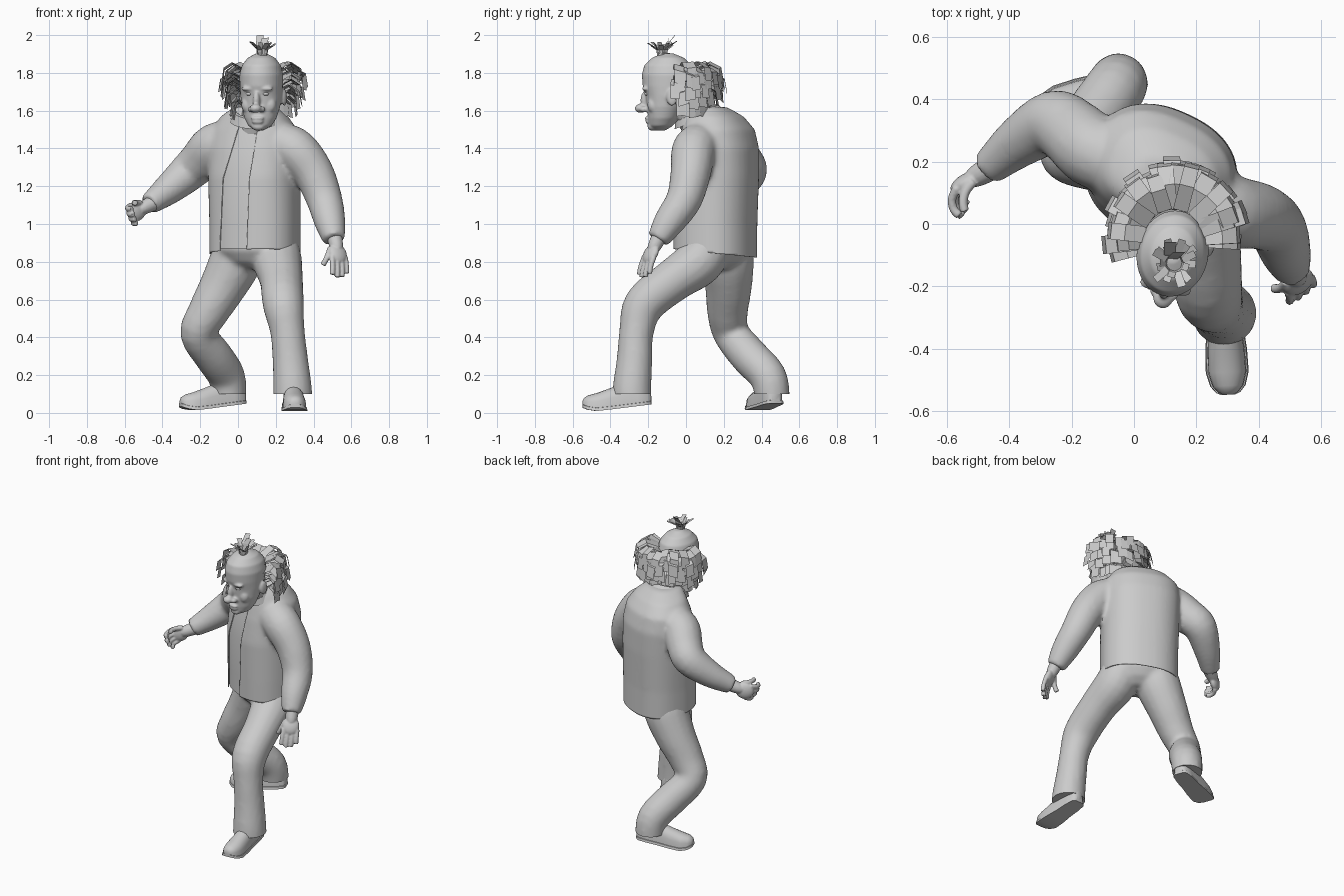
import bpy, bmesh, math, random
from mathutils import Vector, Matrix

if "Cube" in bpy.data.objects:
    bpy.data.objects.remove(bpy.data.objects["Cube"])
random.seed(4)

grey = bpy.data.materials.new("plain grey")
grey.use_nodes = True
grey.diffuse_color = (0.6, 0.6, 0.6, 1)
grey.node_tree.nodes["Principled BSDF"].inputs["Base Color"].default_value = (0.6, 0.6, 0.6, 1)


# ---------- helpers ----------
def make(name, bm, smooth=True, normals=True):
    if normals:
        bmesh.ops.recalc_face_normals(bm, faces=bm.faces)
    me = bpy.data.meshes.new(name)
    bm.to_mesh(me)
    bm.free()
    me.materials.append(grey)
    ob = bpy.data.objects.new(name, me)
    bpy.context.collection.objects.link(ob)
    me.polygons.foreach_set("use_smooth", [smooth] * len(me.polygons))
    return ob


def fuse(name, bm, voxel, rounds):
    """Blend overlapping volumes into one smooth skin."""
    ob = make(name, bm)
    rm = ob.modifiers.new("blend", 'REMESH')
    rm.mode, rm.voxel_size, rm.use_smooth_shade = 'VOXEL', voxel, True
    sm = ob.modifiers.new("soften", 'SMOOTH')
    sm.factor, sm.iterations = 0.5, rounds
    dg = bpy.context.evaluated_depsgraph_get()
    me = bpy.data.meshes.new_from_object(ob.evaluated_get(dg))
    ob.modifiers.clear()
    ob.data = me
    me.name = name
    if not me.materials:
        me.materials.append(grey)
    return ob


def sharp_smooth(ob, angle=40):
    bpy.ops.object.select_all(action='DESELECT')
    bpy.context.view_layer.objects.active = ob
    ob.select_set(True)
    bpy.ops.object.shade_smooth_by_angle(angle=math.radians(angle))


def loft(bm, rings, cap=True):
    rows = [[bm.verts.new(p) for p in ring] for ring in rings]
    n = len(rows[0])
    for a, b in zip(rows, rows[1:]):
        for i in range(n):
            bm.faces.new((a[i], a[(i + 1) % n], b[(i + 1) % n], b[i]))
    if cap:
        bm.faces.new(rows[0])
        bm.faces.new(rows[-1])


def oval(c, a, b, yaw=0.0, power=1.0, n=40):
    rot = Matrix.Rotation(yaw, 3, 'Z')
    box = lambda v: math.copysign(abs(v) ** power, v)
    return [Vector(c) + rot @ Vector((a * box(math.cos(t)), b * box(math.sin(t)), 0))
            for t in (math.tau * i / n for i in range(n))]


def tube(bm, pts, n=16, sub=4):
    """Round limb through (x, y, z, radius) points."""
    p = [Vector(q) for q in pts]
    p = [2 * p[0] - p[1]] + p + [2 * p[-1] - p[-2]]
    path = []
    for i in range(1, len(p) - 2):
        a, b, c, d = p[i - 1:i + 3]
        for t in (k / sub for k in range(sub)):
            path.append(0.5 * (2 * b + (c - a) * t + (2 * a - 5 * b + 4 * c - d) * t * t
                               + (3 * b - a - 3 * c + d) * t ** 3))
    path.append(p[-2])
    side, rings = Vector((1, 0.3, 0.1)), []
    for i, q in enumerate(path):
        tan = (path[min(i + 1, len(path) - 1)] - path[max(i - 1, 0)]).to_3d().normalized()
        side = (side - tan * side.dot(tan)).normalized()
        up = tan.cross(side)
        rings.append([q.to_3d() + q.w * (side * math.cos(t) + up * math.sin(t))
                      for t in (math.tau * k / n for k in range(n))])
    loft(bm, rings)


def ball(bm, c, s, m=Matrix()):
    bmesh.ops.create_uvsphere(bm, u_segments=20, v_segments=12, radius=1,
                              matrix=m @ Matrix.Translation(c) @ Matrix.Diagonal((*s, 1)))


def slice_mesh(bm, co, no, drop=False):
    bmesh.ops.bisect_plane(bm, geom=bm.verts[:] + bm.edges[:] + bm.faces[:],
                           plane_co=co, plane_no=no, clear_inner=drop)


# ---------- jacket with sleeves ----------
TWIST = math.radians(-25)
torso = [(0.09, 0.155, 0.76, 0.24, 0.208), (0.09, 0.155, 1.0, 0.24, 0.208),
         (0.087, 0.16, 1.25, 0.243, 0.212), (0.087, 0.17, 1.4, 0.242, 0.2),
         (0.087, 0.17, 1.5, 0.23, 0.175), (0.087, 0.15, 1.57, 0.18, 0.14),
         (0.09, 0.11, 1.62, 0.11, 0.1)]
bm = bmesh.new()
loft(bm, [oval((x, y, z), a, b, TWIST, 0.85) for x, y, z, a, b in torso])
tube(bm, [(0.22, 0.08, 1.43, 0.115), (0.31, 0.04, 1.385, 0.118), (0.4, 0.025, 1.27, 0.108),
          (0.457, -0.01, 1.13, 0.096), (0.487, -0.09, 1.01, 0.083), (0.508, -0.15, 0.915, 0.06)])
tube(bm, [(-0.04, 0.2, 1.44, 0.115), (-0.13, 0.235, 1.41, 0.12), (-0.2, 0.295, 1.335, 0.112),
          (-0.262, 0.325, 1.275, 0.104), (-0.37, 0.262, 1.182, 0.083), (-0.47, 0.178, 1.105, 0.058)])
jacket = fuse("jacket", bm, 0.014, 7)

# hem and front opening, which bends outward at the chest
bm = bmesh.new()
bm.from_mesh(jacket.data)
slice_mesh(bm, (0.09, 0.155, 0.845), (0, 0.1, 1), True)
CHEST = 1.24
bands = [(1.6, CHEST, ((0.03, -0.08), (0.12, 0.06))),
         (CHEST, 0.8, ((-0.08, -0.1), (0.06, 0.043)))]
slice_mesh(bm, (0, 0, CHEST), (0, 0, 1))
for top, low, sides in bands:
    for xt, xl in sides:
        slice_mesh(bm, (xl, 0, low), (top - low, 0, xl - xt))


def in_opening(c):
    for top, low, sides in bands:
        if low < c.z < top:
            k = (c.z - low) / (top - low)
            left, right = (xl + (xt - xl) * k for xt, xl in sides)
            return left < c.x < right and c.y < 0.1


bmesh.ops.delete(bm, geom=[f for f in bm.faces if in_opening(f.calc_center_median())], context='FACES')
bm.to_mesh(jacket.data)
bm.free()
cloth = jacket.modifiers.new("cloth", 'SOLIDIFY')
cloth.thickness, cloth.offset = 0.005, -1
sharp_smooth(jacket, 50)

# shirt under the jacket
bm = bmesh.new()
loft(bm, [oval((x, y, max(z, 0.87)), a * 0.96, b * 0.96, TWIST, 0.85) for x, y, z, a, b in torso[:-1]])
sharp_smooth(make("shirt", bm))

# collar
bm = bmesh.new()
rings = []
for y, z, r in ((0.075, 1.55, 0.135), (0.055, 1.595, 0.112), (0.06, 1.6, 0.1), (0.07, 1.56, 0.1)):
    ring = oval((0.09, y, z), r, r, TWIST)
    for v in ring:
        v.z += 0.35 * (v.y - y)
    rings.append(ring)
loft(bm, rings, False)
sharp_smooth(make("collar", bm), 50)

# ---------- trousers ----------
bm = bmesh.new()
loft(bm, [oval((0.09, 0.155, z), a, a * 0.78, TWIST) for z, a in
          ((0.98, 0.21), (0.86, 0.22), (0.8, 0.17), (0.76, 0.1))])
tube(bm, [(0.2, 0.13, 0.9, 0.12), (0.21, 0.07, 0.8, 0.13), (0.23, -0.07, 0.7, 0.115),
          (0.24, -0.22, 0.575, 0.11), (0.262, -0.262, 0.43, 0.092), (0.277, -0.273, 0.28, 0.095),
          (0.288, -0.285, 0.14, 0.103), (0.29, -0.287, 0.06, 0.106)])
tube(bm, [(0.01, 0.21, 0.9, 0.13), (-0.01, 0.22, 0.81, 0.14), (-0.08, 0.225, 0.67, 0.125),
          (-0.16, 0.22, 0.53, 0.108), (-0.21, 0.24, 0.42, 0.097), (-0.13, 0.335, 0.3, 0.102),
          (-0.06, 0.435, 0.19, 0.099), (-0.048, 0.46, 0.06, 0.092)])
trousers = fuse("trousers", bm, 0.014, 7)
bm = bmesh.new()
bm.from_mesh(trousers.data)
slice_mesh(bm, (0, 0, 0.1), (0, 0, 1), True)
bmesh.ops.holes_fill(bm, edges=[e for e in bm.edges if e.is_boundary])
bm.to_mesh(trousers.data)
bm.free()
sharp_smooth(trousers, 55)


# ---------- shoes ----------
def shoe(name, heel, toe):
    heel, toe = Vector(heel), Vector(toe)
    along = toe - heel
    across = Vector((-along.y, along.x, 0)).normalized()
    # position, half width, height of the upper
    shape = [(0.0, 0.022, 0.07), (0.04, 0.042, 0.1), (0.2, 0.05, 0.12), (0.4, 0.052, 0.12),
             (0.6, 0.06, 0.1), (0.8, 0.062, 0.082), (0.92, 0.05, 0.064), (0.98, 0.032, 0.042),
             (1.0, 0.016, 0.022)]
    for part, extra, floor in (("upper", 0.0, 0.012), ("sole", 0.007, 0.0)):
        bm = bmesh.new()
        rings = []
        for t, w, h in shape:
            base = heel + along * t + Vector((0, 0, floor + 0.45 * max(0, t - 0.75) ** 2))
            h = h if part == "upper" else 0.02
            ring = []
            for k in range(20):
                a = math.tau * k / 20
                up = max(0, math.sin(a)) ** (0.65 if part == "upper" else 0.2) * h
                ring.append(base + across * math.cos(a) * (w + extra) + Vector((0, 0, up)))
            rings.append(ring)
        loft(bm, rings)
        bmesh.ops.remove_doubles(bm, verts=bm.verts, dist=0.0005)
        sharp_smooth(make(name + "_" + part, bm), 50)


shoe("left_shoe", (0.285, -0.185, 0.045), (0.303, -0.548, 0.0))
shoe("right_shoe", (0.035, 0.475, 0.05), (-0.305, 0.355, 0.005))


# ---------- hands ----------
def hand(name, wrist, d, s, curl, thumb_curl):
    """d points along the hand, s from the thumb side to the little finger."""
    wrist, d, s = Vector(wrist), Vector(d).normalized(), Vector(s)
    s = (s - d * s.dot(d)).normalized()
    palm = s.cross(d) if name == "left_hand" else d.cross(s)
    m = Matrix((s, palm, d)).transposed().to_4x4()
    m.translation = wrist
    bm = bmesh.new()
    tube(bm, [(*(wrist - d * 0.04), 0.042), (*(wrist + d * 0.02), 0.037), (*(wrist + d * 0.05), 0.03)])
    ball(bm, (0, 0, 0.07), (0.054, 0.027, 0.058), m)

    def digit(start, heading, lengths, bend, r):
        p, pts, ang = Vector(start), [], 0.0
        pts.append((*(m @ p), r))
        for length in lengths:
            ang += bend
            p = p + (heading * math.cos(ang) + Vector((0, 1, 0)) * math.sin(ang)) * length
            pts.append((*(m @ p), r * 0.92))
        tube(bm, pts, 10, 3)
    for k, size in enumerate((0.95, 1.05, 1.0, 0.8)):
        x = -0.042 + 0.028 * k
        digit((x, 0, 0.09), Vector((x, 0, 1)).normalized(),
              [0.045 * size, 0.036 * size, 0.028 * size], curl, 0.0155)
    digit((-0.034, 0.008, 0.035), Vector((-0.4, 0, 0.9)), [0.04, 0.036, 0.03], thumb_curl, 0.0165)
    fuse(name, bm, 0.005, 3)


hand("left_hand", (0.516, -0.155, 0.905), (0.18, -0.44, -0.87), (0.75, 0.55, 0), 0.13, 0.25)
hand("right_hand", (-0.482, 0.167, 1.095), (-0.75, -0.42, -0.36), (-0.25, -0.1, -1), 0.6, 0.4)

# ---------- head ----------
HEAD = (Matrix.Translation((0.125, -0.09, 0)) @ Matrix.Rotation(math.radians(-12), 4, 'Z')
        @ Matrix.Translation((0, 0.09, 0)))
bm = bmesh.new()
# height, face front, skull back, half width
skull = [(1.495, -0.175, -0.11, 0.02), (1.52, -0.195, -0.07, 0.062), (1.56, -0.2, -0.04, 0.085),
         (1.62, -0.207, -0.01, 0.102), (1.68, -0.214, 0.02, 0.11), (1.73, -0.23, 0.035, 0.113),
         (1.79, -0.235, 0.045, 0.115), (1.84, -0.222, 0.03, 0.102), (1.88, -0.18, -0.01, 0.072),
         (1.904, -0.125, -0.07, 0.025)]
loft(bm, [[HEAD @ v for v in oval((0, (f + b) / 2, z), w, (b - f) / 2)] for z, f, b, w in skull])
tube(bm, [(0.095, 0.09, 1.48, 0.1), (0.105, 0.04, 1.56, 0.088), (0.12, -0.02, 1.66, 0.085)])
ball(bm, (0, -0.218, 1.655), (0.019, 0.026, 0.05), HEAD)
ball(bm, (0, -0.243, 1.612), (0.032, 0.032, 0.024), HEAD)
ball(bm, (0, -0.201, 1.56), (0.036, 0.018, 0.011), HEAD)
ball(bm, (0, -0.199, 1.541), (0.032, 0.018, 0.011), HEAD)
ball(bm, (0, -0.178, 1.516), (0.035, 0.028, 0.023), HEAD)
for sx in (-1, 1):
    ball(bm, (sx * 0.028, -0.22, 1.607), (0.019, 0.024, 0.016), HEAD)
    ball(bm, (sx * 0.046, -0.203, 1.716), (0.04, 0.022, 0.013), HEAD)
    ball(bm, (sx * 0.058, -0.16, 1.63), (0.036, 0.034, 0.045), HEAD)
    ball(bm, (sx * 0.114, -0.05, 1.67), (0.013, 0.03, 0.045), HEAD)
fuse("head", bm, 0.006, 6)
bm = bmesh.new()
for sx in (-1, 1):
    ball(bm, (sx * 0.042, -0.193, 1.689), (0.02, 0.02, 0.012), HEAD)
make("eyes", bm)


# ---------- hair, made of loose flat locks ----------
def lock(bm, pts, across, width):
    rows = [[bm.verts.new(HEAD @ (p + across * k * width)) for k in (-0.5, 0.5)] for p in pts]
    for a, b in zip(rows, rows[1:]):
        bm.faces.new((a[0], a[1], b[1], b[0]))


bm = bmesh.new()
for z0, reach in ((1.63, 0.165), (1.68, 0.19), (1.725, 0.21), (1.77, 0.218), (1.81, 0.205)):
    for k in range(17):
        a = math.radians(-112 + 11.8 * k + random.uniform(-5, 5))
        out = Vector((math.sin(a), math.cos(a), 0))
        across = Vector((out.y, -out.x, random.uniform(-0.35, 0.35)))
        far = reach * random.uniform(0.9, 1.07) + 0.03 * max(0, math.cos(a))
        root = Vector((-0.008, -0.045, z0 + random.uniform(-0.015, 0.015)))
        lock(bm, [root + out * 0.09, root + out * (0.5 * far + 0.05) + Vector((0, 0, 0.035)),
                  root + out * far * 0.95 + Vector((0, 0, 0.005)),
                  root + out * far + Vector((0, 0, -0.065))], across, random.uniform(0.045, 0.06))
make("side_hair", bm, False, False)

bm = bmesh.new()
for k in range(18):
    a = math.tau * k / 18 + random.uniform(-0.15, 0.15)
    out = Vector((math.sin(a), math.cos(a), 0))
    root = Vector((0.012, -0.125, 1.885))
    far, rise = random.uniform(0.045, 0.085), random.uniform(0.055, 0.085)
    lock(bm, [root + out * 0.022, root + out * 0.028 + Vector((0, 0, rise * 0.6)),
              root + out * far + Vector((0, 0, rise))], Vector((out.y, -out.x, 0)), 0.024)
for x, y, z in ((-0.015, -0.06, 2.0), (0.02, -0.085, 1.985)):
    lock(bm, [Vector((0, -0.115, 1.89)), Vector((x / 2, -0.1, 1.95)), Vector((x, y, z))],
         Vector((0.9, 0.2, 0.1)), 0.042)
make("top_tuft", bm, False, False)
